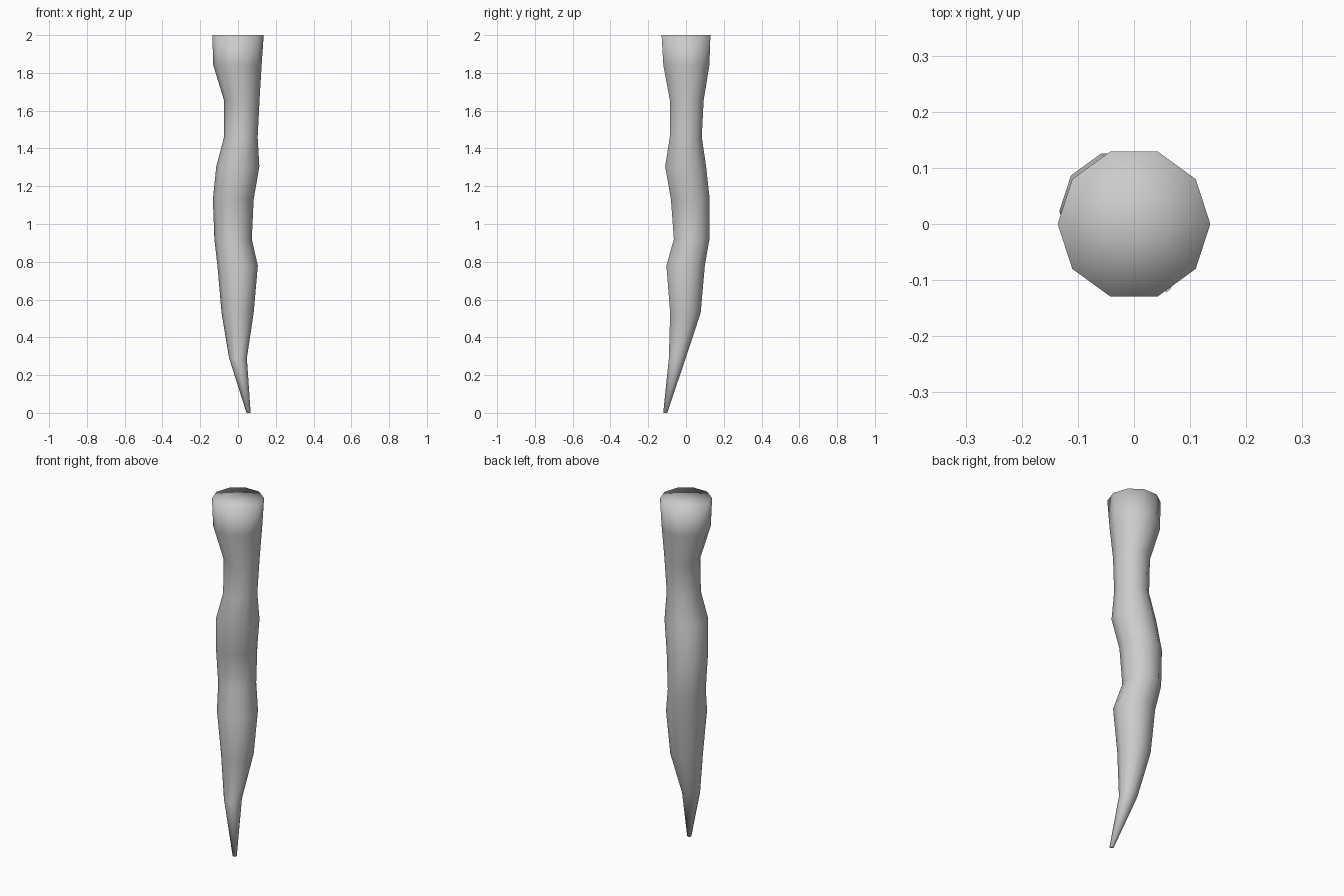
import bpy, bmesh, math

if "Cube" in bpy.data.objects:
    bpy.data.objects.remove(bpy.data.objects["Cube"])

SIDES = 10
# Rings down the crooked shaft: centre x, centre y, z, radius
RINGS = [
    (0.056, -0.110, 0.00, 0.011),
    (0.000, -0.046, 0.29, 0.047),
    (-0.002, -0.003, 0.53, 0.085),
    (-0.002, -0.002, 0.78, 0.107),
    (-0.026, 0.030, 0.92, 0.099),
    (-0.025, 0.023, 1.13, 0.108),
    (-0.001, -0.002, 1.305, 0.114),
    (0.015, -0.001, 1.46, 0.089),
    (0.020, 0.004, 1.655, 0.094),
    (-0.003, 0.002, 1.84, 0.128),
    (0.000, 0.000, 2.00, 0.136),
]

bm = bmesh.new()
loops = []
for cx, cy, z, r in RINGS:
    loops.append([bm.verts.new((cx + r * math.cos(2 * math.pi * i / SIDES),
                                cy + r * math.sin(2 * math.pi * i / SIDES), z))
                  for i in range(SIDES)])

# Side walls
for low, high in zip(loops, loops[1:]):
    for i in range(SIDES):
        j = (i + 1) % SIDES
        bm.faces.new((low[i], low[j], high[j], high[i]))

# Tip cap and fanned top cap
bm.faces.new(loops[0][::-1])
cx, cy, z, r = RINGS[-1]
centre = bm.verts.new((cx, cy, z))
for i in range(SIDES):
    bm.faces.new((loops[-1][i], loops[-1][(i + 1) % SIDES], centre))

# Smooth all over, including the cap
for f in bm.faces:
    f.smooth = True
mesh = bpy.data.meshes.new("crooked_spike")
bm.to_mesh(mesh)
bm.free()
spike = bpy.data.objects.new("crooked_spike", mesh)
bpy.context.collection.objects.link(spike)
